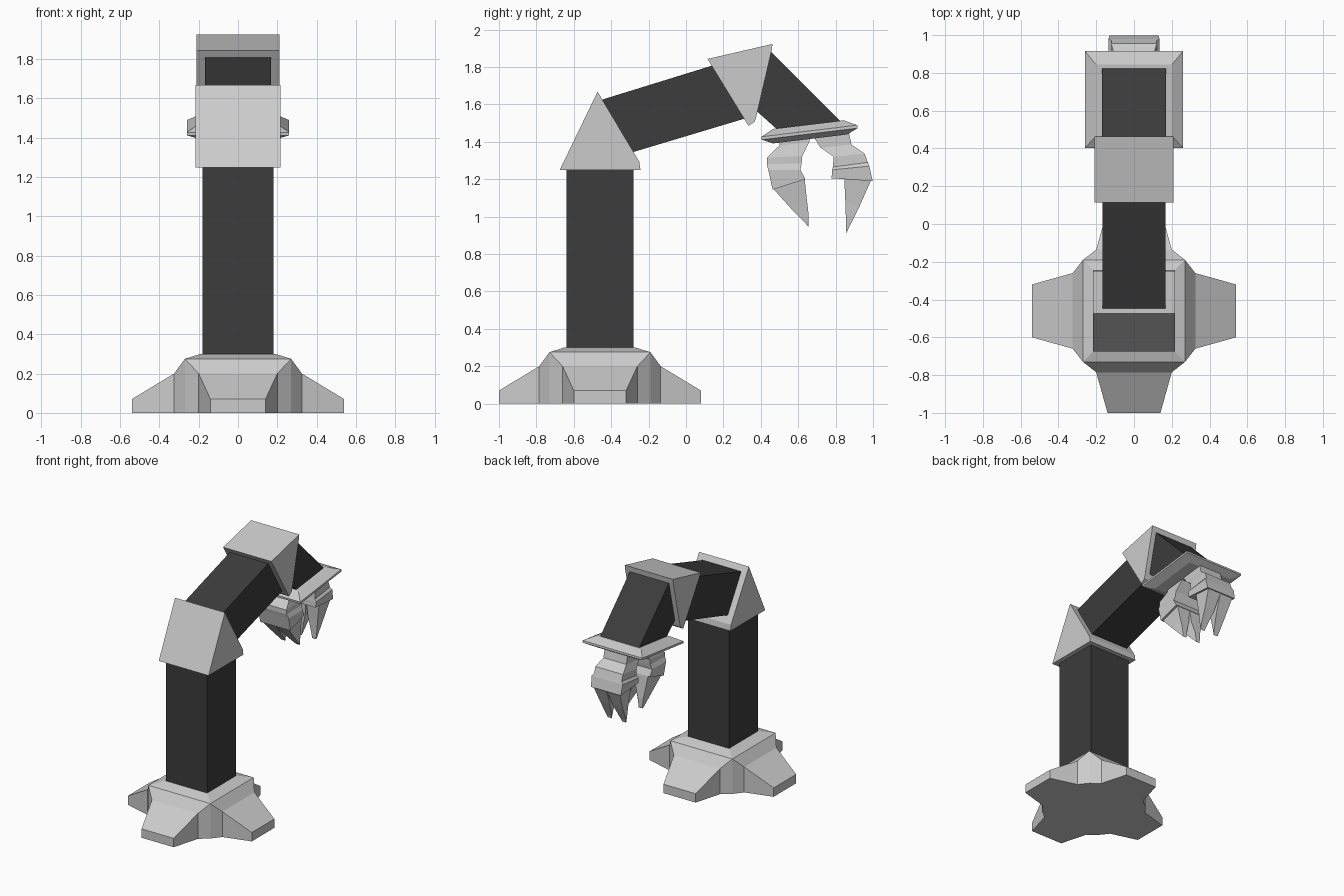
import bpy, bmesh, math
from mathutils import Matrix, Vector

if "Cube" in bpy.data.objects:
    bpy.data.objects.remove(bpy.data.objects["Cube"])

dark = bpy.data.materials.new("dark_metal")
dark.diffuse_color = (0.045, 0.045, 0.045, 1)
dark.use_nodes = True
dark.node_tree.nodes["Principled BSDF"].inputs["Base Color"].default_value = dark.diffuse_color


def finish(name, bm, mat=None):
    bmesh.ops.remove_doubles(bm, verts=bm.verts, dist=1e-5)
    bmesh.ops.recalc_face_normals(bm, faces=bm.faces)
    me = bpy.data.meshes.new(name)
    bm.to_mesh(me)
    bm.free()
    ob = bpy.data.objects.new(name, me)
    bpy.context.collection.objects.link(ob)
    if mat:
        me.materials.append(mat)
    return ob


def loft(bm, rings):
    """Skin equal-sized point rings and cap both ends."""
    vs = [[bm.verts.new(p) for p in r] for r in rings]
    n = len(rings[0])
    for a, b in zip(vs, vs[1:]):
        for i in range(n):
            j = (i + 1) % n
            bm.faces.new((a[i], a[j], b[j], b[i]))
    bm.faces.new(vs[0])
    bm.faces.new(vs[-1])


def prism(name, profile, half, mat=None):
    """Extrude a side-view (y, z) profile across x."""
    bm = bmesh.new()
    loft(bm, [[(x, y, z) for y, z in profile] for x in (-half, half)])
    return finish(name, bm, mat)


# Four-legged base: one leg sector, turned four times
bm = bmesh.new()
C = Vector((0, -0.46, 0))
bottom = []
for k in range(4):
    R = Matrix.Rotation(k * math.pi / 2, 3, 'Z')
    V = lambda x, y, z: bm.verts.new(R @ Vector((x, y, z)) + C)
    sections = [(0.19, 0.19, 0.30), (0.27, 0.27, 0.275), (0.325, 0.20, 0.20),
                (0.54, 0.14, 0.07), (0.54, 0.14, 0)]
    for (d0, w0, z0), (d1, w1, z1) in zip(sections, sections[1:]):
        bm.faces.new((V(d0, -w0, z0), V(d1, -w1, z1), V(d1, w1, z1), V(d0, w0, z0)))
    for s in (-1, 1):
        for (d0, w0, z0), (d1, w1, z1) in zip(sections[1:3], sections[2:4]):
            bm.faces.new((V(d0, s*w0, 0), V(d1, s*w1, 0), V(d1, s*w1, z1), V(d0, s*w0, z0)))
    bottom += [V(0.325, -0.20, 0), V(0.54, -0.14, 0), V(0.54, 0.14, 0),
               V(0.325, 0.20, 0), V(0.27, 0.27, 0)]
bm.faces.new(bottom)
bm.faces.new([bm.verts.new(C + Vector((x, y, 0.30)))
              for x, y in ((-.19, -.19), (.19, -.19), (.19, .19), (-.19, .19))])
finish("base", bm)

# Dark arm segments
prism("column", [(-0.64, 0.28), (-0.28, 0.28), (-0.28, 1.27), (-0.64, 1.27)], 0.18, dark)
prism("upper_arm", [(-0.46, 1.622), (-0.29, 1.343), (0.33, 1.529), (0.155, 1.812)], 0.167, dark)
prism("forearm", [(0.44, 1.895), (0.36, 1.58), (0.50, 1.455), (0.84, 1.495)], 0.17, dark)

# Wedge joints
prism("elbow_joint", [(-0.676, 1.248), (-0.243, 1.248), (-0.25, 1.294), (-0.473, 1.668)], 0.217)
prism("upper_joint", [(0.115, 1.843), (0.463, 1.923), (0.457, 1.885), (0.377, 1.54),
                      (0.368, 1.508), (0.334, 1.485)], 0.21)

# Wrist flange, tilted with the hand
bm = bmesh.new()
along, up = Vector((0, 0.993, 0.12)), Vector((0, -0.12, 0.993))
mid = Vector((0, 0.66, 1.45))
loft(bm, [[mid + up * h + along * (sy * ly) + Vector((sx * lx, 0, 0))
           for sx, sy in ((-1, -1), (1, -1), (1, 1), (-1, 1))]
          for h, ly, lx in ((-0.035, 0.20, 0.19), (-0.008, 0.258, 0.26),
                            (0.008, 0.258, 0.26), (0.042, 0.19, 0.20))])
finish("wrist_flange", bm)


def claw(name, stations, tip):
    """stations: knuckle sections (outer yz, inner yz, half width); tip: prong sections."""
    bm = bmesh.new()
    ring = lambda a, b, x0, x1: [(x0, *a), (x1, *a), (x1, *b), (x0, *b)]
    loft(bm, [ring(a, b, -w, w) for a, b, w in stations])
    finish(name + "_knuckle", bm)
    # Two mirrored prongs with a notch between them
    bm = bmesh.new()
    for s in (-1, 1):
        loft(bm, [ring(a, b, s * x0, s * x1) for a, b, x0, x1 in tip])
    bmesh.ops.recalc_face_normals(bm, faces=bm.faces)
    me = finish(name + "_prongs", bm)
    return me


claw("rear_claw",
     [((0.50, 1.43), (0.665, 1.44), 0.10), ((0.50, 1.38), (0.66, 1.40), 0.10),
      ((0.432, 1.315), (0.622, 1.325), 0.12), ((0.432, 1.28), (0.618, 1.285), 0.12),
      ((0.44, 1.25), (0.612, 1.25), 0.135), ((0.463, 1.144), (0.638, 1.20), 0.13)],
     [((0.466, 1.15), (0.634, 1.205), 0, 0.115), ((0.555, 1.05), (0.645, 1.10), 0.012, 0.098),
      ((0.645, 0.957), (0.655, 1.016), 0.04, 0.085), ((0.655, 0.945), (0.656, 0.96), 0.045, 0.08)])
claw("front_claw",
     [((0.87, 1.45), (0.68, 1.43), 0.10), ((0.885, 1.385), (0.72, 1.368), 0.10),
      ((0.955, 1.337), (0.79, 1.32), 0.12), ((0.972, 1.29), (0.785, 1.265), 0.12),
      ((0.98, 1.27), (0.782, 1.25), 0.135), ((0.998, 1.19), (0.778, 1.205), 0.13)],
     [((0.99, 1.195), (0.846, 1.205), 0, 0.115), ((0.93, 1.06), (0.852, 1.08), 0.012, 0.098),
      ((0.865, 0.93), (0.856, 0.95), 0.04, 0.085), ((0.859, 0.912), (0.857, 0.92), 0.045, 0.08)])
